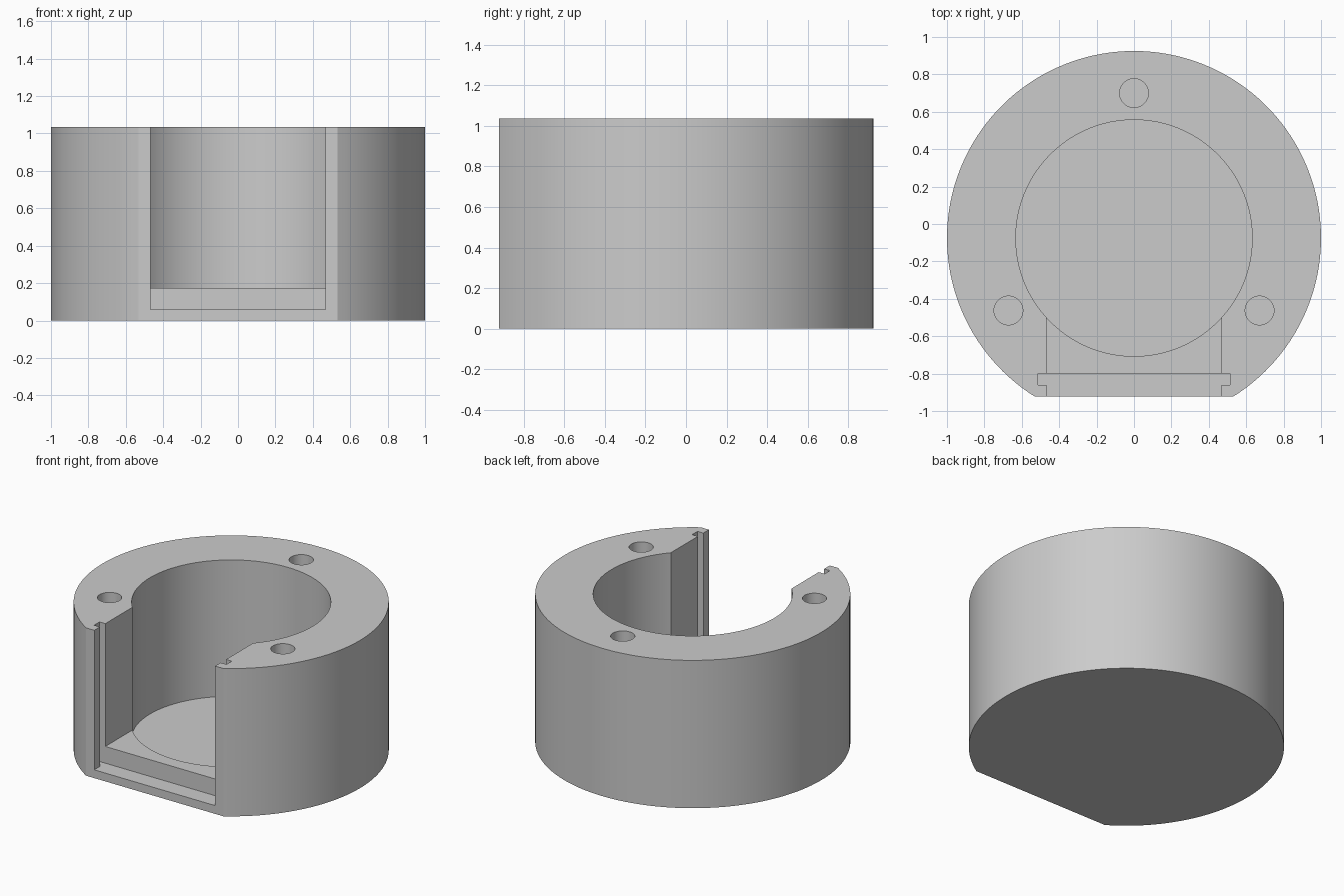
import bpy, bmesh, math

cube = bpy.data.objects.get("Cube")
if cube:
    bpy.data.objects.remove(cube)

HEIGHT, TOP = 1.035, 1.2
CENTER_Y, FLAT_Y = -0.075, -0.922

grey = bpy.data.materials.new("light grey")
grey.use_nodes = True
grey.diffuse_color = (0.6, 0.6, 0.6, 1)
grey.node_tree.nodes["Principled BSDF"].inputs["Base Color"].default_value = (0.6, 0.6, 0.6, 1)


def prism(name, outline, z0, z1):
    """Extrude a counter-clockwise outline between two heights."""
    bm = bmesh.new()
    face = bm.faces.new([bm.verts.new((x, y, z0)) for x, y in outline])
    top = bmesh.ops.extrude_face_region(bm, geom=[face])["geom"]
    for v in top:
        if isinstance(v, bmesh.types.BMVert):
            v.co.z = z1
    bmesh.ops.recalc_face_normals(bm, faces=bm.faces)
    mesh = bpy.data.meshes.new(name)
    bm.to_mesh(mesh)
    bm.free()
    mesh.materials.append(grey)
    obj = bpy.data.objects.new(name, mesh)
    bpy.context.collection.objects.link(obj)
    return obj


def arc(x, y, r, start, end, n):
    angles = [start + (end - start) * i / n for i in range(n + 1)]
    return [(x + r * math.cos(a), y + r * math.sin(a)) for a in angles]


def circle(x, y, r, n):
    return arc(x, y, r, 0, 2 * math.pi, n)[:-1]


# Round housing with a flat front
flat = math.asin(FLAT_Y - CENTER_Y)
housing = prism("housing", arc(0, CENTER_Y, 1, flat, math.pi - flat, 120), 0, HEIGHT)

# Round pocket, open channel to the front, and grooved slot for a sliding panel
half_slot = [(0.468, -TOP), (0.468, -0.86), (0.513, -0.86), (0.513, -0.80)]
slot = half_slot + [(-x, y) for x, y in reversed(half_slot)]
channel = [(-0.468, -0.84), (0.468, -0.84), (0.468, -0.3), (-0.468, -0.3)]
cutters = [
    prism("pocket_cutter", circle(0, CENTER_Y, 0.632, 128), 0.08, TOP),
    prism("channel_cutter", channel, 0.175, TOP),
    prism("slot_cutter", slot, 0.058, TOP),
]
# Three screw holes evenly spaced around the rim
for i in range(3):
    a = math.radians(90 + 120 * i)
    x, y = 0.775 * math.cos(a), CENTER_Y + 0.775 * math.sin(a)
    cutters.append(prism("screw_hole_cutter", circle(x, y, 0.077, 40), HEIGHT - 0.3, TOP))

bpy.ops.object.select_all(action="DESELECT")
housing.select_set(True)
bpy.context.view_layer.objects.active = housing
for cutter in cutters:
    cutter.hide_render = True
    mod = housing.modifiers.new("cut", "BOOLEAN")
    mod.operation = "DIFFERENCE"
    mod.solver = "EXACT"
    mod.object = cutter
    bpy.ops.object.modifier_apply(modifier=mod.name)
for cutter in cutters:
    bpy.data.objects.remove(cutter)

bpy.ops.object.shade_smooth_by_angle(angle=math.radians(30))
